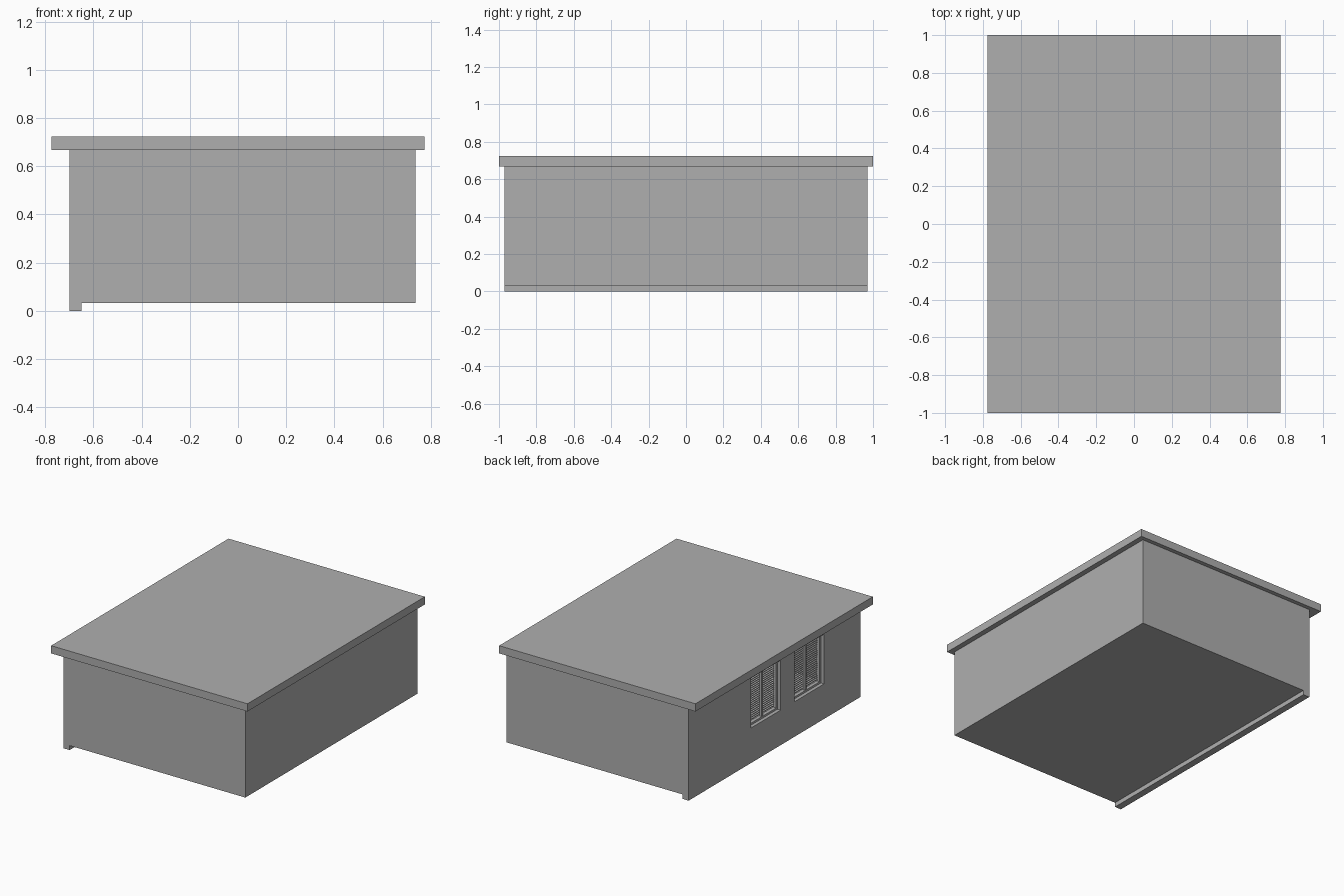
import bpy
import math

if "Cube" in bpy.data.objects:
    bpy.data.objects.remove(bpy.data.objects["Cube"])

WIN_W, WIN_Z0, WIN_Z1 = 0.335, 0.25, 0.605
WIN_CENTRES = (0.10, -0.39)

# Mid grey used everywhere
grey = bpy.data.materials.new("mid_grey")
grey.diffuse_color = (0.43, 0.43, 0.43, 1)
grey.use_nodes = True
grey.node_tree.nodes["Principled BSDF"].inputs["Base Color"].default_value = grey.diffuse_color


def box(name, x, y, z, tilt=0.0):
    """Box from (min, max) ranges, optionally tilted about the y axis."""
    bpy.ops.mesh.primitive_cube_add(size=1)
    ob = bpy.context.object
    ob.name = name
    ob.scale = [r[1] - r[0] for r in (x, y, z)]
    bpy.ops.object.transform_apply(location=False, rotation=False, scale=True)
    ob.rotation_euler = (0, tilt, 0)
    bpy.ops.object.transform_apply(location=False, rotation=True, scale=False)
    ob.location = [(r[0] + r[1]) / 2 for r in (x, y, z)]
    ob.data.materials.append(grey)
    return ob


# Roof slab, floor and plain walls
box("roof", (-0.775, 0.775), (-1, 1), (0.668, 0.723))
box("floor", (-0.65, 0.737), (-0.97, 0.97), (0.032, 0.06))
box("front_wall", (-0.65, 0.737), (-0.97, -0.93), (0.06, 0.668))
box("back_wall", (-0.65, 0.737), (0.93, 0.97), (0.06, 0.668))
box("right_wall", (0.697, 0.737), (-0.93, 0.93), (0.06, 0.668))

# Window wall, reaching down to the ground
wall = box("window_wall", (-0.70, -0.65), (-0.97, 0.97), (0, 0.668))
for i, c in enumerate(WIN_CENTRES):
    cutter = box(f"window_cutter_{i}", (-0.8, -0.55),
                 (c - WIN_W / 2, c + WIN_W / 2), (WIN_Z0, WIN_Z1))
    cutter.hide_render = True
    cutter.hide_set(True)
    mod = wall.modifiers.new("opening", "BOOLEAN")
    mod.operation = "DIFFERENCE"
    mod.solver = "EXACT"
    mod.object = cutter


def window(tag, c):
    y0, y1 = c - WIN_W / 2, c + WIN_W / 2
    fx, f = (-0.675, -0.65), 0.014
    # Outer frame, set back in the opening
    box(f"frame_side_a_{tag}", fx, (y0, y0 + f), (WIN_Z0, WIN_Z1))
    box(f"frame_side_b_{tag}", fx, (y1 - f, y1), (WIN_Z0, WIN_Z1))
    box(f"frame_sill_{tag}", fx, (y0 + f, y1 - f), (WIN_Z0, WIN_Z0 + f))
    box(f"frame_head_{tag}", fx, (y0 + f, y1 - f), (WIN_Z1 - f, WIN_Z1))
    # Centre mullion
    box(f"mullion_{tag}", (-0.672, -0.655), (c - 0.009, c + 0.009),
        (WIN_Z0 + f, WIN_Z1 - f))
    # Fine horizontal blind slats
    count = 22
    step = (WIN_Z1 - WIN_Z0 - 2 * f) / count
    mid = WIN_Z0 + f + step / 2
    slat = box(f"blind_slats_{tag}", (-0.656, -0.644), (y0 + f, y1 - f),
               (mid - 0.001, mid + 0.001), math.radians(15))
    arr = slat.modifiers.new("slats", "ARRAY")
    arr.count = count
    arr.use_relative_offset = False
    arr.use_constant_offset = True
    arr.constant_offset_displace = (0, 0, step)


for tag, c in zip(("rear", "fore"), WIN_CENTRES):
    window(tag, c)
